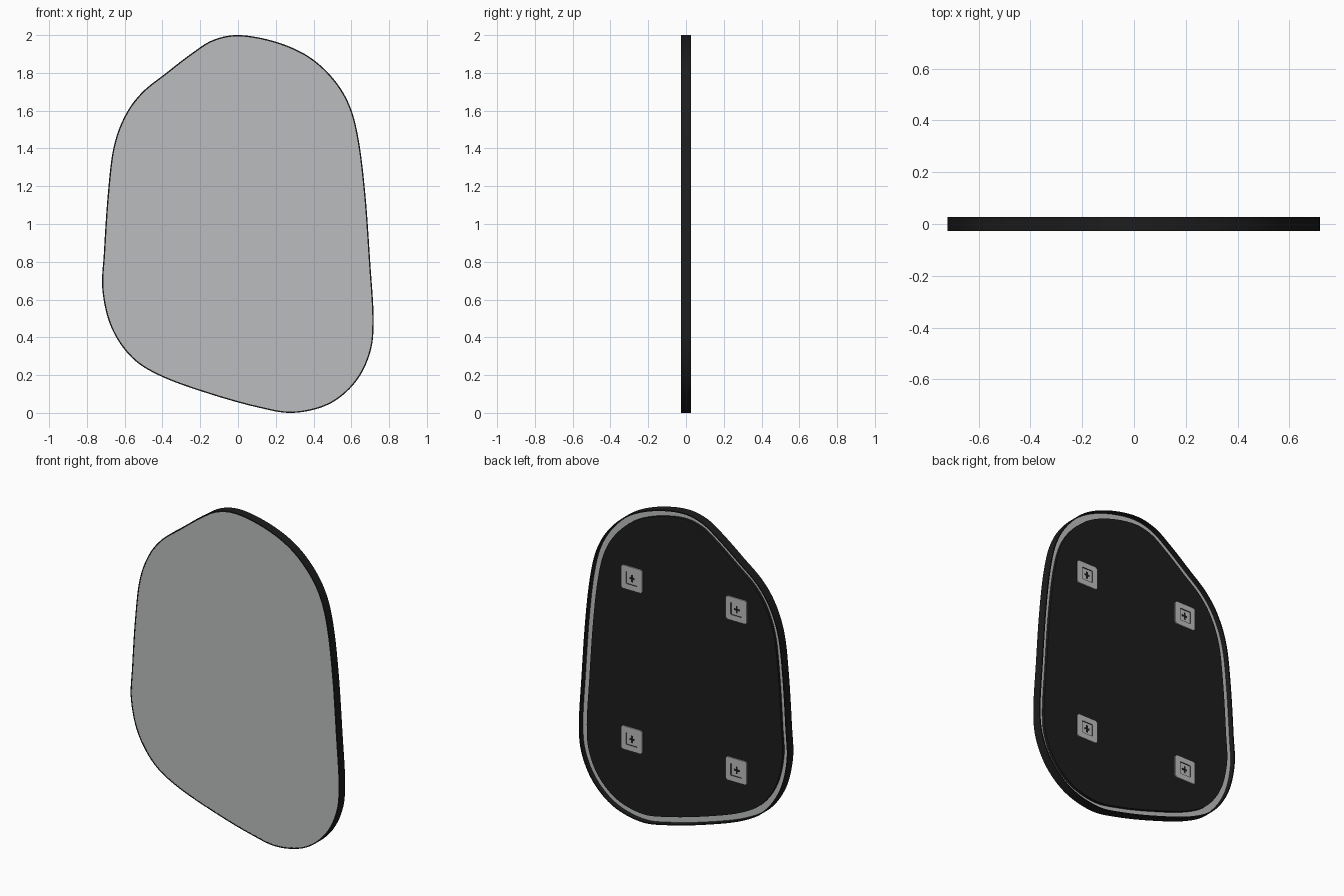
import bpy, bmesh
from mathutils import Vector

if "Cube" in bpy.data.objects:
    bpy.data.objects.remove(bpy.data.objects["Cube"])


def material(name, rgb):
    m = bpy.data.materials.new(name)
    m.use_nodes = True
    m.diffuse_color = (*rgb, 1)
    m.node_tree.nodes["Principled BSDF"].inputs["Base Color"].default_value = (*rgb, 1)
    return m


black = material("matte black", (0.012, 0.012, 0.012))
silver = material("mirror silver", (0.5, 0.505, 0.51))
metal = material("hanger metal", (0.5, 0.5, 0.5))

# Pebble outline, clockwise from the top (x, z)
KEYS = [(0.01, 2), (0.2, 1.965), (0.37, 1.89), (0.5, 1.775), (0.59, 1.63), (0.64, 1.44),
        (0.675, 1.15), (0.7, 0.8), (0.718, 0.5), (0.7, 0.32), (0.62, 0.16), (0.48, 0.045),
        (0.29, 0), (0.1, 0.03), (-0.15, 0.1), (-0.4, 0.19), (-0.56, 0.29), (-0.67, 0.45),
        (-0.718, 0.65), (-0.71, 0.85), (-0.69, 1.15), (-0.66, 1.4), (-0.6, 1.57),
        (-0.51, 1.695), (-0.38, 1.8), (-0.25, 1.9), (-0.13, 1.975)]


def smooth_loop(keys, steps=8):
    pts, n = [], len(keys)
    for i in range(n):
        a, b, c, d = (Vector(keys[(i + k) % n]) for k in (-1, 0, 1, 2))
        for s in range(steps):
            t = s / steps
            pts.append(0.5 * (2 * b + (c - a) * t + (2 * a - 5 * b + 4 * c - d) * t ** 2
                              + (3 * b - a - 3 * c + d) * t ** 3))
    return pts


def inset(pts, dist):
    out = []
    for i, p in enumerate(pts):
        t = (pts[(i + 1) % len(pts)] - pts[i - 1]).normalized()
        out.append(p + Vector((t.y, -t.x)) * dist)
    return out


def loft(name, rings, mats, cap=True, closed=False):
    """Join rings of (points, y) with quads; cap the ends or close the cycle."""
    bm = bmesh.new()
    loops = [[bm.verts.new((p.x, y, p.y)) for p in pts] for pts, y in rings]
    pairs = list(zip(loops, loops[1:])) + ([(loops[-1], loops[0])] if closed else [])
    for a, b in pairs:
        for i in range(len(a)):
            j = (i + 1) % len(a)
            bm.faces.new((a[i], a[j], b[j], b[i]))
    if cap:
        bm.faces.new(loops[0])
        bm.faces.new(loops[-1])
    bmesh.ops.recalc_face_normals(bm, faces=bm.faces)
    me = bpy.data.meshes.new(name)
    bm.to_mesh(me)
    bm.free()
    for m in mats:
        me.materials.append(m)
    ob = bpy.data.objects.new(name, me)
    bpy.context.collection.objects.link(ob)
    bpy.ops.object.select_all(action="DESELECT")
    ob.select_set(True)
    bpy.context.view_layer.objects.active = ob
    bpy.ops.object.shade_smooth_by_angle(angle=0.6)
    return ob


def box_points(x, z, w, h):
    return [Vector((x + a * w / 2, z + b * h / 2)) for a, b in ((-1, 1), (1, 1), (1, -1), (-1, -1))]


def clipped_square(x, z, size, cut):
    h = size / 2
    return [Vector((x + a, z + b)) for a, b in
            ((-h + cut, h), (h - cut, h), (h, h - cut), (h, cut - h),
             (h - cut, -h), (cut - h, -h), (-h, cut - h), (-h, h - cut))]


FRONT, BACK = -0.0275, 0.0275
outline = smooth_loop(KEYS)
rim = inset(outline, 0.007)
panel = inset(outline, 0.045)

# Thin deep frame, glass set in its front, raised backing panel
loft("frame", [(outline, FRONT), (outline, BACK), (rim, BACK), (rim, FRONT)],
     [black], cap=False, closed=True)
loft("mirror_glass", [(rim, FRONT + 0.001), (rim, -0.003)], [silver])
loft("backing_panel", [(panel, -0.003), (panel, BACK - 0.013)], [black])

# Four hanger plates with a shallow dark-walled pocket and a cross slot
base = BACK - 0.013
for side, x in (("left", 0.36), ("right", -0.36)):
    for level, z in (("upper", 1.49), ("lower", 0.49)):
        tag = f"{level}_{side}"
        outer = clipped_square(x, z, 0.145, 0.01)
        hole = clipped_square(x, z, 0.075, 0.002)
        plate = loft(f"hanger_plate_{tag}",
                     [(outer, base), (outer, base + 0.007), (hole, base + 0.007), (hole, base + 0.001)],
                     [metal, black])
        for f in plate.data.polygons:
            c = f.center - Vector((x, f.center.y, z))
            if abs(f.normal.y) < 0.1 and c.length < 0.05:
                f.material_index = 1
        for part, w, h in (("bar", 0.036, 0.012), ("stem", 0.012, 0.044)):
            pts = box_points(x, z, w, h)
            loft(f"hanger_slot_{part}_{tag}", [(pts, base + 0.001), (pts, base + 0.002)], [black])
